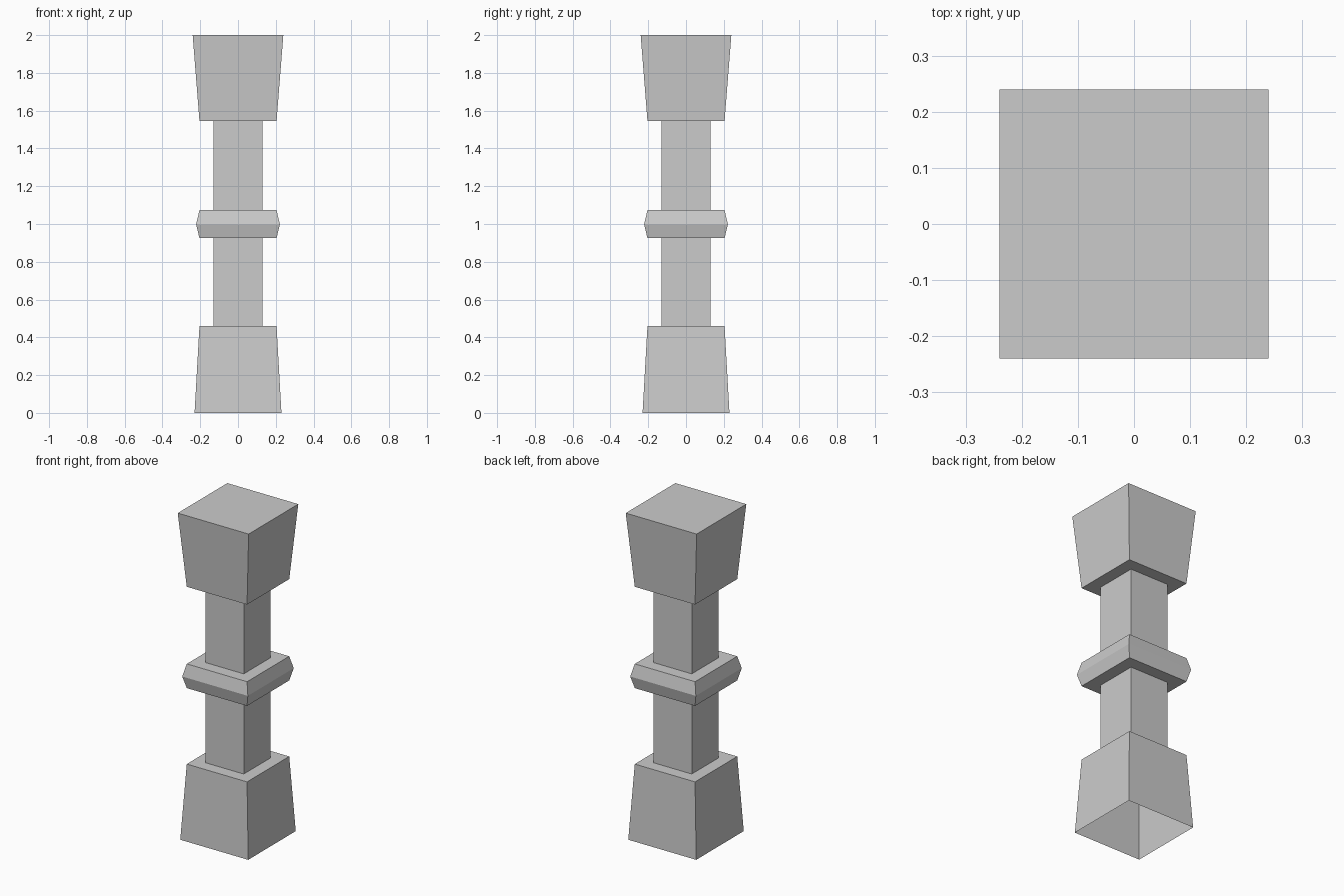
import bpy
import bmesh

if "Cube" in bpy.data.objects:
    bpy.data.objects.remove(bpy.data.objects["Cube"])


def square_part(name, profile, cap_top=False):
    """Sweep a (half width, height) profile around a square, bottom to top."""
    bm = bmesh.new()
    corners = [(-1, -1), (1, -1), (1, 1), (-1, 1)]
    rings = [[bm.verts.new((cx * r, cy * r, z)) for cx, cy in corners]
             for r, z in profile]
    for low, high in zip(rings, rings[1:]):
        for i in range(4):
            j = (i + 1) % 4
            bm.faces.new((low[i], low[j], high[j], high[i]))
    if cap_top:
        bm.faces.new(rings[-1])
    mesh = bpy.data.meshes.new(name)
    bm.to_mesh(mesh)
    bm.free()
    obj = bpy.data.objects.new(name, mesh)
    bpy.context.collection.objects.link(obj)
    return obj


SHAFT = 0.13   # half width of the shaft
LIP = 0.204    # half width of the base, collar and capital lips

# Tapered base, open underneath, with a ledge in to the shaft
square_part("base", [(0.23, 0), (LIP, 0.46), (SHAFT, 0.46)])

# Lower and upper shaft
for name, bottom, top in (("lower_shaft", 0.46, 0.925), ("upper_shaft", 1.073, 1.545)):
    square_part(name, [(SHAFT, bottom), (SHAFT, top)])

# Bevelled collar around the middle
square_part("collar", [(SHAFT, 0.925), (LIP, 0.925), (0.222, 0.998),
                       (LIP, 1.073), (SHAFT, 1.073)])

# Flared capital with a flat top
square_part("capital", [(SHAFT, 1.545), (LIP, 1.545), (0.24, 2.0)], cap_top=True)
